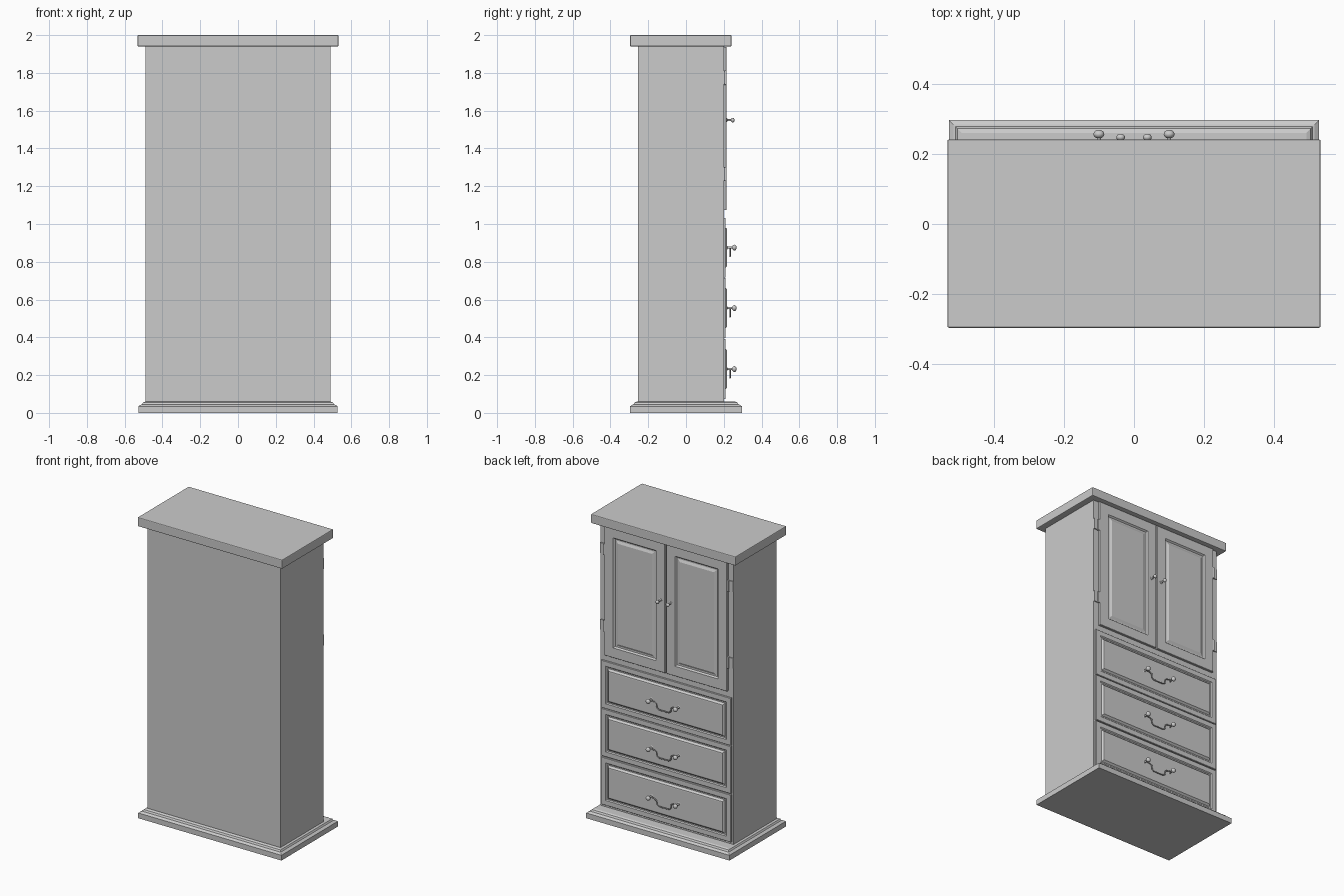
import bpy, bmesh, math
from mathutils import Vector

cube = bpy.data.objects.get("Cube")
if cube:
    bpy.data.objects.remove(cube, do_unlink=True)

grey = bpy.data.materials.new("plain_grey")
grey.use_nodes = True
colour = (0.6, 0.6, 0.6, 1)
grey.diffuse_color = colour
grey.node_tree.nodes["Principled BSDF"].inputs["Base Color"].default_value = colour

BACK = 0.20  # plane that carries the doors and drawers


def finish(name, bm, smooth=False):
    bmesh.ops.recalc_face_normals(bm, faces=bm.faces[:])
    mesh = bpy.data.meshes.new(name)
    bm.to_mesh(mesh)
    bm.free()
    mesh.materials.append(grey)
    ob = bpy.data.objects.new(name, mesh)
    bpy.context.collection.objects.link(ob)
    if smooth:
        bpy.ops.object.select_all(action='DESELECT')
        ob.select_set(True)
        bpy.context.view_layer.objects.active = ob
        bpy.ops.object.shade_smooth_by_angle(angle=math.radians(40))
    return ob


def box(name, lo, hi, bevel=0):
    bm = bmesh.new()
    bmesh.ops.create_cube(bm, size=1)
    for v in bm.verts:
        v.co = Vector([lo[i] if v.co[i] < 0 else hi[i] for i in range(3)])
    if bevel:
        bmesh.ops.bevel(bm, geom=bm.edges[:], offset=bevel, segments=2,
                        profile=0.5, affect='EDGES')
    return finish(name, bm)


def stepped_block(name, centre, half_a, half_b, steps, upright=False):
    """Stack rectangular rings of (inset, height); upright ones grow along +y."""
    bm = bmesh.new()
    rings = []
    for inset, h in steps:
        ring = []
        for sa, sb in ((-1, -1), (1, -1), (1, 1), (-1, 1)):
            a, b = sa * (half_a - inset), sb * (half_b - inset)
            co = Vector((a, h, b)) if upright else Vector((a, b, h))
            ring.append(bm.verts.new(Vector(centre) + co))
        rings.append(ring)
    for r0, r1 in zip(rings, rings[1:]):
        for i in range(4):
            j = (i + 1) % 4
            bm.faces.new((r0[i], r0[j], r1[j], r1[i]))
    bm.faces.new(rings[0])
    bm.faces.new(rings[-1])
    return finish(name, bm)


def knob(name, x, z, profile, sides=16):
    """Turned knob: (radius, distance from the back plane) spun about y."""
    bm = bmesh.new()
    verts = [bm.verts.new((x + r, BACK + d, z)) for r, d in profile]
    edges = [bm.edges.new(p) for p in zip(verts, verts[1:])]
    bmesh.ops.spin(bm, geom=verts + edges, cent=(x, BACK, z), axis=(0, 1, 0),
                   angle=2 * math.pi, steps=sides)
    bmesh.ops.remove_doubles(bm, verts=bm.verts[:], dist=0.0002)
    return finish(name, bm, True)


def ball_profile(stem, radius, centre):
    pts = [(0.011, 0), (0.011, 0.017), (stem, 0.02)]
    for i in range(1, 9):
        t = math.pi * (1 - i / 8)
        pts.append((max(radius * math.sin(t), 0.0),
                    centre + radius * 0.8 * math.cos(t)))
    pts[3] = (max(stem, pts[3][0]), pts[3][1])
    return pts


def bail(name, z):
    """Swan-neck pull hanging between two knobs."""
    half = [(0.1, 0), (0.068, -0.004), (0.055, -0.012), (0.05, -0.038), (0.035, -0.047)]
    path = [(-x, h) for x, h in half] + [(x, h) for x, h in reversed(half)]
    curve = bpy.data.curves.new(name, 'CURVE')
    curve.dimensions = '3D'
    curve.bevel_depth = 0.004
    curve.bevel_resolution = 2
    curve.use_fill_caps = True
    spline = curve.splines.new('POLY')
    spline.points.add(len(path) - 1)
    for p, (x, h) in zip(spline.points, path):
        p.co = (x, BACK + 0.033, z + h, 1)
    curve.materials.append(grey)
    bpy.context.collection.objects.link(bpy.data.objects.new(name, curve))


# Carcass, top board and stepped plinth
box("cabinet_body", (-0.49, -0.253, 0.05), (0.49, BACK, 1.95))
box("top_board", (-0.532, -0.296, 1.94), (0.532, 0.241, 2.0), 0.005)
stepped_block("plinth", (0, 0, 0), 0.527, 0.296,
              [(0, 0), (0, 0.035), (0.012, 0.043), (0.018, 0.044),
               (0.024, 0.055), (0.036, 0.06)])

# Doors with recessed frames and raised fields, plus hinges and knobs
door_steps = [(0, -0.005), (0, 0.013), (0.002, 0.015), (0.066, 0.015),
              (0.074, 0.005), (0.083, 0.005), (0.098, 0.012)]
for side, word in ((1, "left"), (-1, "right")):
    stepped_block(word + "_door", (side * 0.2275, BACK, 1.505), 0.2235, 0.432,
                  door_steps, True)
    knob(word + "_door_knob", side * 0.038, 1.55, ball_profile(0.005, 0.0125, 0.047))
    for z, level in ((1.775, "upper"), (1.265, "lower")):
        name = f"{word}_{level}_hinge"
        xs = sorted((side * 0.453, side * 0.489))
        box(name + "_plate", (xs[0], BACK - 0.002, z - 0.035),
            (xs[1], BACK + 0.006, z + 0.035))
        xs = sorted((side * 0.45, side * 0.462))
        box(name + "_barrel", (xs[0], BACK, z - 0.038),
            (xs[1], BACK + 0.014, z + 0.038), 0.002)

# Three drawers with moulded panels and swan-neck pulls
drawer_steps = [(0, -0.005), (0, 0.008), (0.002, 0.01), (0.033, 0.01),
                (0.039, 0.004), (0.047, 0.004), (0.058, 0.016), (0.064, 0.017)]
for z, word in ((0.875, "top"), (0.555, "middle"), (0.232, "bottom")):
    stepped_block(word + "_drawer", (0, BACK, z), 0.477, 0.158, drawer_steps, True)
    for side, hand in ((1, "left"), (-1, "right")):
        knob(f"{word}_drawer_{hand}_knob", side * 0.1, z,
             ball_profile(0.006, 0.0155, 0.056))
    bail(word + "_drawer_pull", z)
